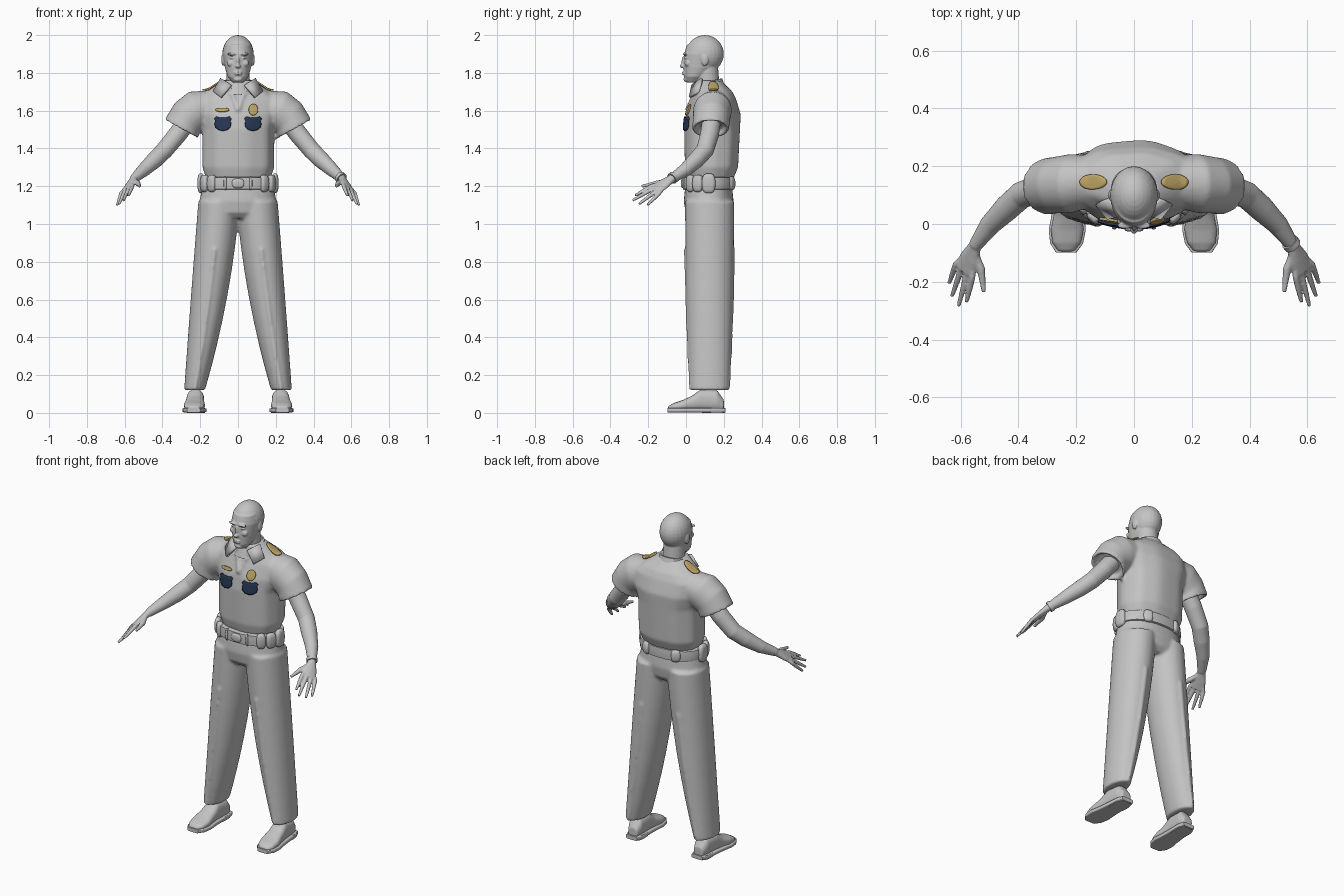
import bpy, bmesh
from math import cos, sin, pi, radians
from mathutils import Vector, Matrix

cube = bpy.data.objects.get("Cube")
if cube:
    bpy.data.objects.remove(cube, do_unlink=True)


def material(name, *rgb):
    mat = bpy.data.materials.new(name)
    mat.use_nodes = True
    mat.diffuse_color = (*rgb, 1)
    shader = mat.node_tree.nodes["Principled BSDF"]
    shader.inputs["Base Color"].default_value = (*rgb, 1)
    return mat


GREY = material("plain grey", 0.55, 0.55, 0.55)
GOLD = material("badge gold", 0.52, 0.38, 0.13)
NAVY = material("badge navy", 0.02, 0.04, 0.09)


def bridge(bm, loops):
    """Join neighbouring vertex loops with quads and cap the last one."""
    count = len(loops[0])
    for lower, upper in zip(loops, loops[1:]):
        for i in range(count):
            j = (i + 1) % count
            bm.faces.new((lower[i], lower[j], upper[j], upper[i]))
    bm.faces.new(loops[-1])


def loft(bm, rings, sides=36, power=2.0, ripple=0.0):
    """Closed skin through rings given as (centre, half axis u, half axis v)."""
    def rounded(value):
        return abs(value) ** (2 / power) * (1 if value > 0 else -1)
    loops = []
    for centre, u, v in rings:
        loop = []
        for i in range(sides):
            angle = 2 * pi * i / sides
            swell = 1 + ripple * cos(9 * angle)
            offset = Vector(u) * rounded(cos(angle)) + Vector(v) * rounded(sin(angle))
            loop.append(bm.verts.new(Vector(centre) + swell * offset))
        loops.append(loop)
    bridge(bm, loops)
    bm.faces.new(loops[0])


def level(z, half_width, half_depth, y=0.12, x=0):
    """One horizontal ring."""
    return (x, y, z), (half_width, 0, 0), (0, half_depth, 0)


def tube(bm, path, sides=20):
    """Round limb through points given as (x, y, z, radius)."""
    points = [Vector(row[:3]) for row in path]
    rings = []
    for i, row in enumerate(path):
        after = points[min(i + 1, len(points) - 1)]
        along = (after - points[max(i - 1, 0)]).normalized()
        u = along.cross(Vector((0.2, 1, 0.3))).normalized()
        rings.append((points[i], u * row[3], along.cross(u) * row[3]))
    loft(bm, rings, sides)


def ball(bm, centre, radii):
    place = Matrix.Translation(centre) @ Matrix.Diagonal((*radii, 1))
    bmesh.ops.create_uvsphere(bm, u_segments=24, v_segments=16, radius=1, matrix=place)


def finish(name, bm, mat=GREY, voxel=0, soften=0, mirror=False):
    """Turn the mesh into a smooth object, blending its parts when a voxel size is given."""
    bmesh.ops.recalc_face_normals(bm, faces=bm.faces)
    mesh = bpy.data.meshes.new(name)
    bm.to_mesh(mesh)
    bm.free()
    mesh.materials.append(mat)
    mesh.polygons.foreach_set("use_smooth", [True] * len(mesh.polygons))
    mesh.set_sharp_from_angle(angle=radians(45))
    obj = bpy.data.objects.new(name, mesh)
    bpy.context.collection.objects.link(obj)
    if voxel:
        blend = obj.modifiers.new("blend", "REMESH")
        blend.mode, blend.voxel_size, blend.use_smooth_shade = "VOXEL", voxel, True
        relax = obj.modifiers.new("soften", "SMOOTH")
        relax.factor, relax.iterations = 0.5, soften
    if mirror:
        obj.modifiers.new("mirror", "MIRROR")
    return obj


# Head: cranium, face, neck, then nose, lips, chin, brows, eyes, cheeks and ears
bm = bmesh.new()
ball(bm, (0, 0.1, 1.9), (0.083, 0.1, 0.1))
face = [(1.75, 0.03, 0.04, 0.04), (1.78, 0.055, 0.06, 0.05), (1.83, 0.07, 0.09, 0.077),
        (1.9, 0.08, 0.1, 0.09), (1.95, 0.07, 0.08, 0.085)]
loft(bm, [level(*row) for row in face])
tube(bm, [(0, 0.12, 1.65, 0.064), (0, 0.11, 1.83, 0.06)])
ball(bm, (0, -0.018, 1.836), (0.014, 0.016, 0.011))
ball(bm, (0, -0.01, 1.86), (0.009, 0.014, 0.03))
for z in (1.803, 1.793):
    ball(bm, (0, -0.011, z), (0.02, 0.01, 0.005))
ball(bm, (0, 0, 1.766), (0.022, 0.013, 0.013))
for s in (1, -1):
    ball(bm, (s * 0.03, -0.005, 1.9), (0.028, 0.012, 0.008))
    ball(bm, (s * 0.03, 0.004, 1.88), (0.014, 0.014, 0.007))
    ball(bm, (s * 0.038, 0.01, 1.85), (0.02, 0.018, 0.018))
    ball(bm, (s * 0.078, 0.1, 1.87), (0.011, 0.02, 0.033))
finish("head", bm, voxel=0.004, soften=3)

# Shirt: torso with soft folds, short hollow sleeves and neckline edges
bm = bmesh.new()
torso = [(1.24, 0.17, 0.12, 0.13), (1.3, 0.19, 0.14, 0.135), (1.5, 0.19, 0.147, 0.138),
         (1.58, 0.215, 0.144, 0.145), (1.66, 0.22, 0.117, 0.148), (1.7, 0.17, 0.1, 0.145),
         (1.76, 0.08, 0.07, 0.115)]
loft(bm, [level(*row) for row in torso], sides=72, power=2.3, ripple=0.012)
sleeve = [((0.12, 0.15, 1.62), (0, 0, 0.09)), ((0.22, 0.14, 1.6), (0.04, 0, 0.1)),
          ((0.27, 0.135, 1.56), (0.065, 0, 0.08)), ((0.3, 0.13, 1.5), (0.09, 0, 0.05))]
cuff_centre, cuff_axis = map(Vector, sleeve[-1])
for depth in (0.1, 0.5):
    sleeve.append((cuff_centre.lerp(Vector(sleeve[2][0]), depth), cuff_axis * 0.8))
for s in (1, -1):
    flip = Matrix.Diagonal((s, 1, 1))
    loft(bm, [(flip @ Vector(c), flip @ Vector(u), (0, Vector(u).length * 0.95, 0))
              for c, u in sleeve])
    tube(bm, [(s * 0.045, 0.045, 1.72, 0.01), (s * 0.02, 0.03, 1.66, 0.01), (0, 0, 1.6, 0.01)])
shirt = finish("shirt", bm, voxel=0.009, soften=4)

# Collar band and folded wings
bm = bmesh.new()
band = [(1.7, 0.1), (1.755, 0.08), (1.755, 0.072), (1.71, 0.066)]
loft(bm, [((0, 0.116, z), (r, 0, 0), (0, r * 0.95, 0.015)) for z, r in band])
finish("collar_band", bm)
bm = bmesh.new()
wing = [(0.035, 0.034, 1.735), (0.09, 0.085, 1.77), (0.13, 0.07, 1.7), (0.09, 0.02, 1.67)]
bm.faces.new([bm.verts.new(point) for point in wing])
wings = finish("collar_wings", bm, mirror=True)
fold = wings.modifiers.new("thickness", "SOLIDIFY")
fold.thickness, fold.offset = 0.014, 0

# Arms with palms, fingers and thumbs blended into one skin
bm = bmesh.new()
elbow, wrist = (0.44, 0.055, 1.34), Vector((0.55, -0.075, 1.24))
tube(bm, [(0.24, 0.14, 1.58, 0.05), (0.32, 0.125, 1.475, 0.05), (0.39, 0.1, 1.39, 0.047),
          (*elbow, 0.045), (0.5, -0.005, 1.285, 0.036), (*wrist, 0.024)])
first_knuckle, last_knuckle = Vector((0.56, -0.185, 1.2)), Vector((0.617, -0.14, 1.165))
knuckles = first_knuckle.lerp(last_knuckle, 0.5)
across = (last_knuckle - first_knuckle).normalized()
through = across.cross((knuckles - wrist).normalized())
palm = [(0, 0.022, 0.02), (0.5, 0.038, 0.017), (1, 0.043, 0.013)]
loft(bm, [(wrist.lerp(knuckles, t), across * w, through * d) for t, w, d in palm])
tips = [(0.58, -0.27, 1.15), (0.607, -0.283, 1.125), (0.63, -0.25, 1.105), (0.64, -0.205, 1.1)]
for i, tip in enumerate(tips):
    root = first_knuckle.lerp(last_knuckle, i / 3)
    middle = root.lerp(Vector(tip), 0.5) + across.cross(through) * 0.003
    base = root.lerp(wrist, 0.2)
    tube(bm, [(*base, 0.01), (*root, 0.011), (*middle, 0.01), (*tip, 0.007)])
tube(bm, [(0.55, -0.1, 1.23, 0.014), (0.53, -0.155, 1.215, 0.015), (0.52, -0.235, 1.2, 0.008)])
finish("arms", bm, voxel=0.005, soften=2, mirror=True)

# Wrist band
bm = bmesh.new()
tube(bm, [(*wrist.lerp(Vector(elbow), t), 0.031) for t in (0, 0.1)])
finish("wrist_band", bm)

# Trousers: pelvis and two tapering legs with front and back creases
bm = bmesh.new()
pelvis = [(1.24, 0.18, 0.12), (1.12, 0.204, 0.132), (1.06, 0.2, 0.122), (1.03, 0.18, 0.095)]
loft(bm, [level(*row) for row in pelvis], power=2.2)
steps = [i / 8 for i in range(9)]
for s in (1, -1):
    leg = [level(1.12 - t, 0.11 - 0.055 * t * t, 0.13 - 0.03 * t * t, 0.125,
                 s * (0.1 + 0.08 * t + 0.05 * t * t)) for t in steps]
    loft(bm, leg)
    for side in (1, -1):
        tube(bm, [(*(Vector(c) + side * Vector(v)), 0.008) for c, u, v in leg[2:]])
finish("trousers", bm, voxel=0.009, soften=3)

# Shoes: uppers, soles and heels, from rows of y, half width and height
shoe = [(0.2, 0.03, 0.08), (0.165, 0.043, 0.13), (0.08, 0.046, 0.135), (0.03, 0.05, 0.1),
        (-0.02, 0.057, 0.077), (-0.065, 0.05, 0.062), (-0.095, 0.028, 0.045)]


def toe_out(y):
    return 0.23 - 0.05 * y


bm = bmesh.new()
loft(bm, [((toe_out(y), y, top / 2), (w, 0, 0), (0, 0, top / 2 - 0.01))
          for y, w, top in shoe], power=2.5)
finish("shoe_uppers", bm, voxel=0.006, soften=3, mirror=True)
bm = bmesh.new()
loft(bm, [((toe_out(y), y * 1.04, 0.014), (w + 0.007, 0, 0), (0, 0, 0.012))
          for y, w, top in shoe], power=6)
finish("shoe_soles", bm, mirror=True)
bm = bmesh.new()
loft(bm, [level(z, 0.047, 0.06, 0.145, toe_out(0.145)) for z in (0, 0.025)], power=3)
finish("shoe_heels", bm, mirror=True)

# Belt, buckle and pouches
bm = bmesh.new()
belt_z, belt_width, belt_depth = 1.215, 0.195, 0.135
edge = [(-0.033, 0.95), (-0.03, 1.01), (0, 1.03), (0.03, 1.01), (0.033, 0.95)]
loft(bm, [level(belt_z + z, belt_width * k, belt_depth * k) for z, k in edge], power=2.2)
finish("belt", bm)


def pouch(name, degrees, half_width, half_height, depth=0.02):
    """Rounded box on the belt, turned to face outward."""
    angle = radians(degrees)
    spot = Matrix.Translation((belt_width * cos(angle), 0.12 + belt_depth * sin(angle), belt_z))
    bm = bmesh.new()
    rows = []
    for i in range(9):
        tilt = pi * (i / 8 - 0.5) * 0.9
        k = cos(tilt) ** 0.5
        rows.append(level(sin(tilt) * half_height, depth * k, half_width * k, 0))
    loft(bm, rows, power=3)
    bm.transform(spot @ Matrix.Rotation(angle, 4, "Z"))
    finish(name, bm)


pouch("buckle", -90, 0.033, 0.025, 0.012)
for side, s in (("left", 1), ("right", -1)):
    pouch(side + "_belt_loop", -90 + s * 20, 0.008, 0.036, 0.012)
    pouch(side + "_front_pouch", -90 + s * 45, 0.026, 0.045)
    pouch(side + "_hip_pouch", -90 + s * 65, 0.03, 0.045)
    pouch(side + "_side_pouch", -90 + s * 90, 0.036, 0.052)
    pouch(side + "_back_pouch", -90 + s * 150, 0.028, 0.036)


# Badges: thin plates laid on the shirt
def plate(name, outline, centre, half_size, mat, on_top=False):
    bm = bmesh.new()
    loops = []
    for scale in (1, 0.75, 0.5, 0.25):
        loop = []
        for a, b in outline:
            across, along = centre[0] + a * half_size[0] * scale, centre[1] + b * half_size[1] * scale
            loop.append(bm.verts.new((across, along, 2) if on_top else (across, -0.4, along)))
        loops.append(loop)
    bridge(bm, loops)
    obj = finish(name, bm, mat)
    lay = obj.modifiers.new("lay on shirt", "SHRINKWRAP")
    lay.target, lay.wrap_method = shirt, "PROJECT"
    lay.wrap_mode, lay.offset = "ABOVE_SURFACE", 0.006
    lay.use_project_y, lay.use_project_z = not on_top, on_top
    lay.use_positive_direction, lay.use_negative_direction = not on_top, on_top
    solid = obj.modifiers.new("thickness", "SOLIDIFY")
    solid.thickness, solid.offset = 0.008, 0


oval = [(cos(pi * i / 16), sin(pi * i / 16)) for i in range(32)]
half = [(0.3, 0.85), (0.75, 1), (1, 0.7), (0.85, 0.4), (0.95, 0), (0.85, -0.5), (0.5, -0.85)]
shield = half + [(0, -1)] + [(-a, b) for a, b in reversed(half)]
for side, s in (("left", 1), ("right", -1)):
    plate(side + "_shield", shield, (s * 0.078, 1.53), (0.045, 0.038), NAVY)
    plate(side + "_shoulder_badge", oval, (s * 0.14, 0.145), (0.048, 0.025), GOLD, on_top=True)
plate("left_chest_badge", oval, (0.08, 1.603), (0.024, 0.029), GOLD)
plate("right_chest_bar", oval, (-0.082, 1.602), (0.036, 0.01), GOLD)
